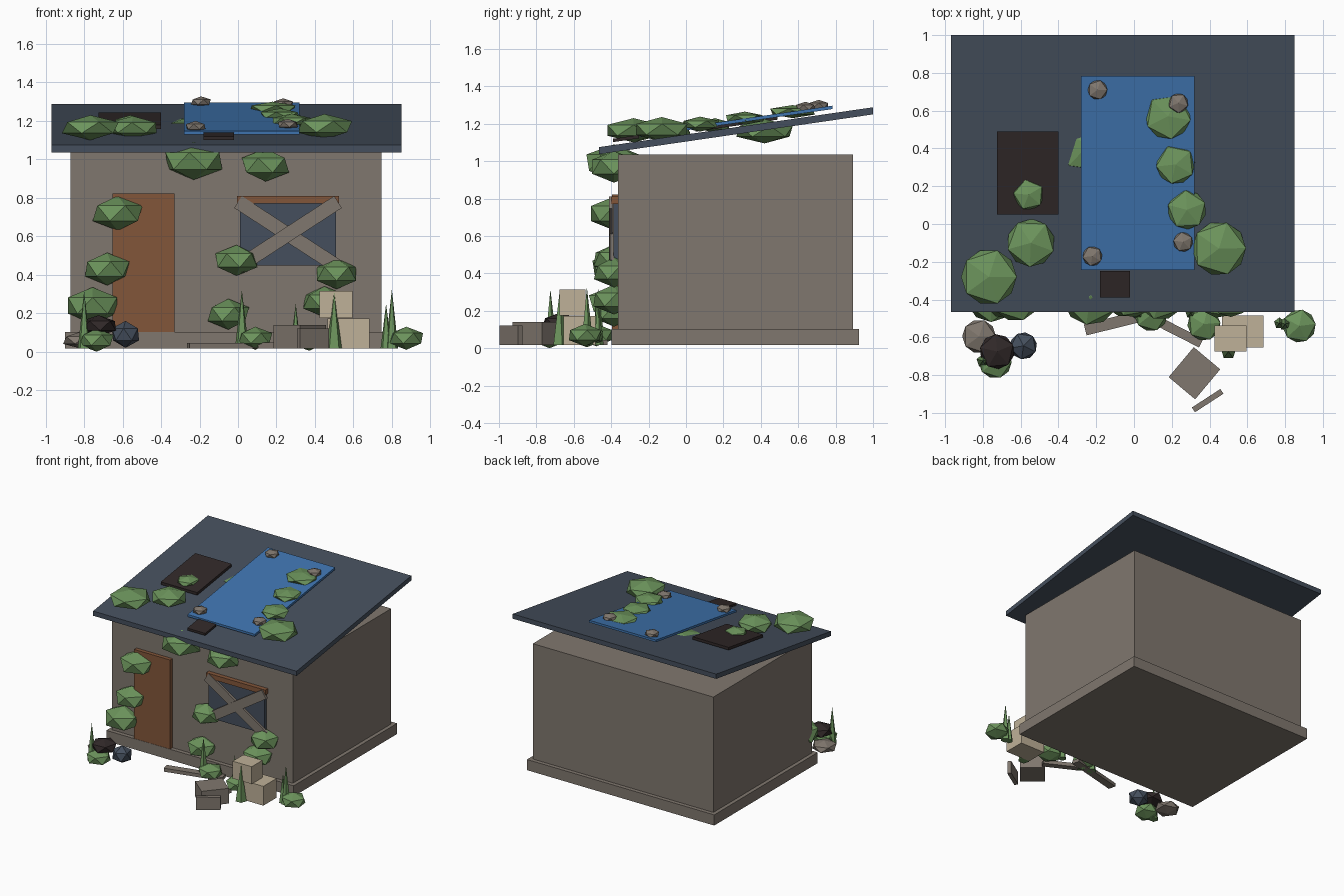
import bpy, bmesh, math
from mathutils import Matrix, Vector

if "Cube" in bpy.data.objects:
    bpy.data.objects.remove(bpy.data.objects["Cube"])


def srgb(h):
    c = [int(h[i:i + 2], 16) / 255 for i in (0, 2, 4)]
    return [v / 12.92 if v <= 0.04045 else ((v + 0.055) / 1.055) ** 2.4 for v in c] + [1]


def mat(name, h):
    m = bpy.data.materials.new(name)
    m.diffuse_color = srgb(h)
    m.use_nodes = True
    m.node_tree.nodes["Principled BSDF"].inputs["Base Color"].default_value = m.diffuse_color
    return m


STONE = mat("weathered_stone", "80776e")
SLATE = mat("slate", "454f5d")
BLUE = mat("tarp_blue", "3f74af")
CHAR = mat("charcoal", "302828")
GREEN = mat("leaf_green", "6c945c")
WOOD = mat("rusty_wood", "82563a")
TAN = mat("crate_tan", "bfb198")


def finish(name, bm, material):
    me = bpy.data.meshes.new(name)
    bm.to_mesh(me)
    bm.free()
    me.materials.append(material)
    ob = bpy.data.objects.new(name, me)
    bpy.context.collection.objects.link(ob)
    return ob


def box(name, x, y, z, material, rot=None):
    """Box from (min, max) ranges, optionally turned about its centre."""
    bm = bmesh.new()
    size = Vector([b - a for a, b in (x, y, z)])
    mid = Vector([(a + b) / 2 for a, b in (x, y, z)])
    m = Matrix.Translation(mid) @ (rot or Matrix()) @ Matrix.Diagonal((*size, 1))
    bmesh.ops.create_cube(bm, size=1, matrix=m)
    return finish(name, bm, material)


def roof_z(y):
    return 1.075 + 0.1454 * (y + 0.465)


def roof_plate(name, x, y, lo, hi, material):
    """Slab lying parallel to the sloping roof; lo/hi are heights above it."""
    ob = box(name, x, y, (lo, hi), material)
    for v in ob.data.vertices:
        v.co.z += roof_z(v.co.y)


def blob(name, x, y, z, r, h, material, turn=0.0):
    """Squashed 20-sided lump with its peak upward."""
    bm = bmesh.new()
    m = (Matrix.Translation((x, y, z)) @ Matrix.Rotation(turn, 4, 'Z')
         @ Matrix.Diagonal((r, r, h, 1)))
    bmesh.ops.create_icosphere(bm, subdivisions=1, radius=1, matrix=m)
    finish(name, bm, material)


# building
box("foundation", (-.90, .775), (-.397, .925), (.017, .103), STONE)
box("walls", (-.87, .745), (-.364, .893), (.10, 1.035), STONE)
roof_plate("roof", (-.97, .85), (-.465, 1.0), -.038, 0, SLATE)
roof_plate("tarp", (-.28, .32), (-.243, .783), .022, .040, BLUE)
roof_plate("roof_hole_large", (-.725, -.40), (.05, .49), .008, .03, CHAR)
roof_plate("roof_hole_small", (-.18, -.02), (-.39, -.25), .016, .034, CHAR)

# door and boarded window
box("door", (-.652, -.33), (-.395, -.36), (.103, .823), WOOD)
box("window", (.01, .51), (-.388, -.36), (.447, .77), SLATE)
box("window_lintel", (-.005, .525), (-.400, -.36), (.77, .81), WOOD)
for i, s in enumerate((1, -1)):
    box("window_board", (-.05, .57), (-.405 - .008 * i, -.385 - .008 * i), (.573, .647),
        STONE, Matrix.Rotation(s * math.radians(33), 4, 'Y'))

# climbing plants on the front wall: x, z, radius, half height
for i, (x, z, r, h) in enumerate([
        (-.626, .72, .145, .09), (-.68, .43, .13, .085), (-.756, .24, .15, .095),
        (-.23, .992, .167, .098), (.143, .97, .137, .085), (-.008, .475, .123, .08),
        (.512, .405, .12, .08), (.45, .26, .125, .08), (-.05, .195, .12, .08)]):
    blob("wall_ivy", x, -.385, z, r, h, GREEN, i * 1.1)

# plants growing on the roof: x, y, z, radius, half height
for i, (x, y, z, r, h) in enumerate([
        (-.768, -.28, 1.165, .165, .065), (-.546, -.10, 1.165, .142, .06),
        (-.557, .155, 1.19, .09, .04), (-.24, .42, 1.16, .17, .065),
        (.18, .57, 1.265, .135, .035), (.22, .315, 1.23, .115, .035),
        (.28, .075, 1.198, .115, .04), (.45, -.13, 1.17, .16, .066)]):
    blob("roof_moss", x, y, z, r, h, GREEN, i * 0.9)

# stones holding the tarp
for i, (x, y) in enumerate([(-.193, .71), (.235, .64), (-.22, -.17), (.26, -.095)]):
    blob("tarp_stone", x, y, roof_z(y) + .052, .058, .03, STONE, i)

# bushes at ground level
for i, (x, y, z) in enumerate([(-.735, -.73, .06), (.09, -.48, .07),
                               (.37, -.53, .065), (.875, -.54, .07)]):
    blob("ground_bush", x, y, z, .098, .06, GREEN, i * 1.3)

# rubbish heap beside the door
blob("heap_stone", -.82, -.595, .06, .1, .043, STONE)
blob("heap_dark_sack", -.725, -.675, .135, .103, .055, CHAR, .4)
blob("heap_slate_sack", -.585, -.645, .09, .08, .07, SLATE, .8)

# grass spikes: x, y, top height, radius
for x, y, top, r in [(-.80, -.725, .315, .035), (.02, -.47, .32, .038), (.30, -.47, .25, .03),
                     (.50, -.675, .31, .042), (.80, -.53, .325, .035), (.77, -.525, .25, .03)]:
    bm = bmesh.new()
    bmesh.ops.create_cone(bm, cap_ends=True, segments=5, radius1=r, radius2=0, depth=top - .017,
                          matrix=Matrix.Translation((x, y, (top + .017) / 2)))
    finish("grass_spike", bm, GREEN)

# crates and rubble
box("crate_low", (.465, .685), (-.655, -.485), (.017, .173), TAN)
box("crate_high", (.425, .595), (-.675, -.538), (.175, .315), TAN)
for name, x, y, lx, ly, h, a in [("rubble_block", .32, -.79, .207, .183, .123, 50),
                                 ("rubble_slab", .39, -.935, .18, .03, .103, 33),
                                 ("fallen_board_left", -.035, -.505, .46, .06, .028, 14),
                                 ("fallen_board_right", .235, -.57, .27, .05, .03, -27)]:
    box(name, (x - lx / 2, x + lx / 2), (y - ly / 2, y + ly / 2), (.017, .017 + h), STONE,
        Matrix.Rotation(math.radians(a), 4, 'Z'))
